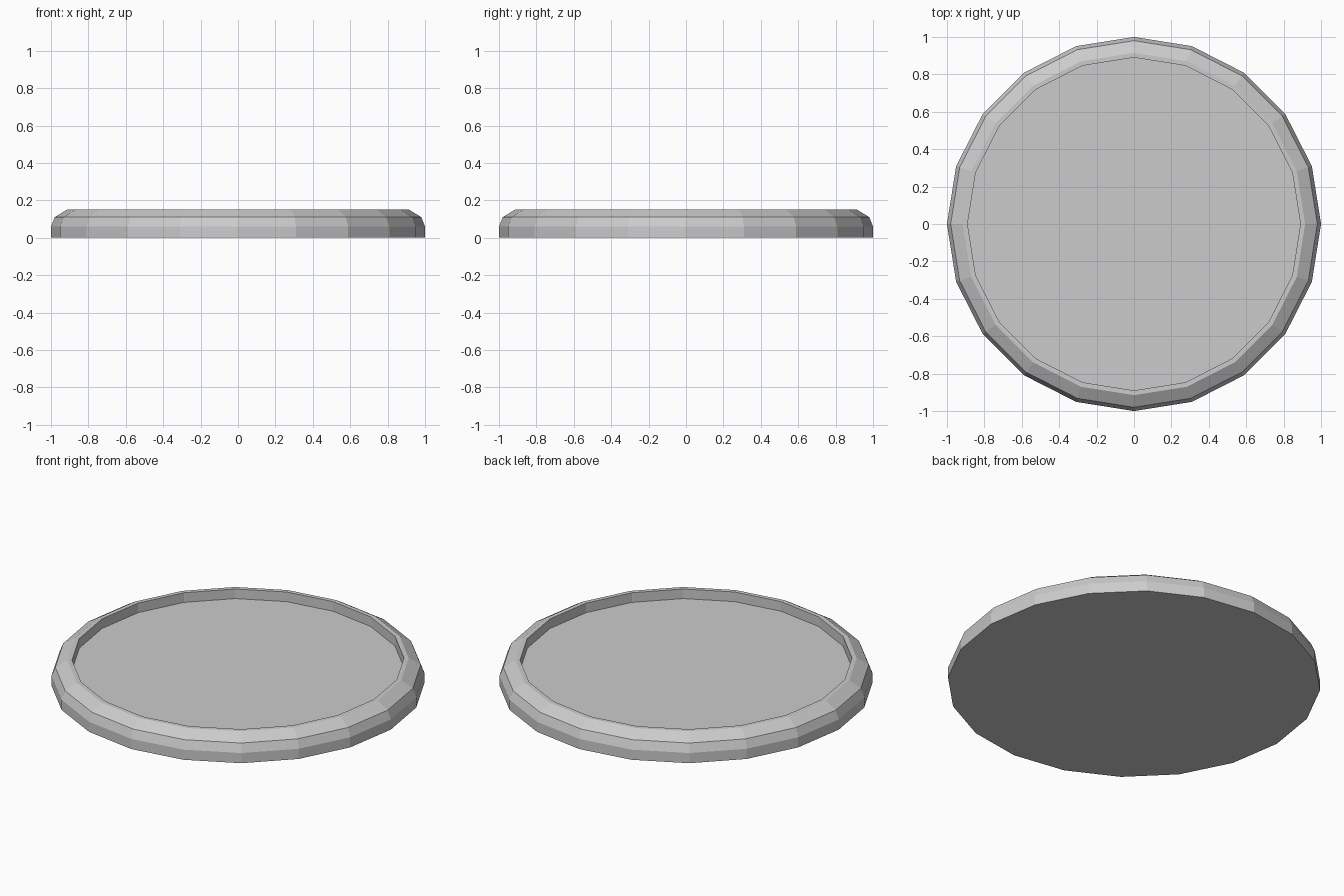
import bpy, bmesh, math

if "Cube" in bpy.data.objects:
    bpy.data.objects.remove(bpy.data.objects["Cube"])

SIDES = 20
# Half cross-section of the tray (radius, height), from outer foot to floor edge
PROFILE = [(1.0, 0.0), (1.0, 0.06), (0.98, 0.11), (0.915, 0.15),
           (0.89, 0.15), (0.89, 0.093)]


def lathe(name, profile, sides):
    """Spin a profile round z and cap both ends."""
    bm = bmesh.new()
    rings = [[bm.verts.new((r * math.cos(2 * math.pi * i / sides),
                            r * math.sin(2 * math.pi * i / sides), z))
              for i in range(sides)] for r, z in profile]
    for a, b in zip(rings, rings[1:]):
        for i in range(sides):
            j = (i + 1) % sides
            bm.faces.new((a[i], a[j], b[j], b[i]))
    bm.faces.new(rings[0][::-1])
    bm.faces.new(rings[-1])
    mesh = bpy.data.meshes.new(name)
    bm.to_mesh(mesh)
    bm.free()
    obj = bpy.data.objects.new(name, mesh)
    bpy.context.collection.objects.link(obj)
    return obj


# Round tray with a bevelled rim and recessed floor
lathe("round_tray", PROFILE, SIDES)
